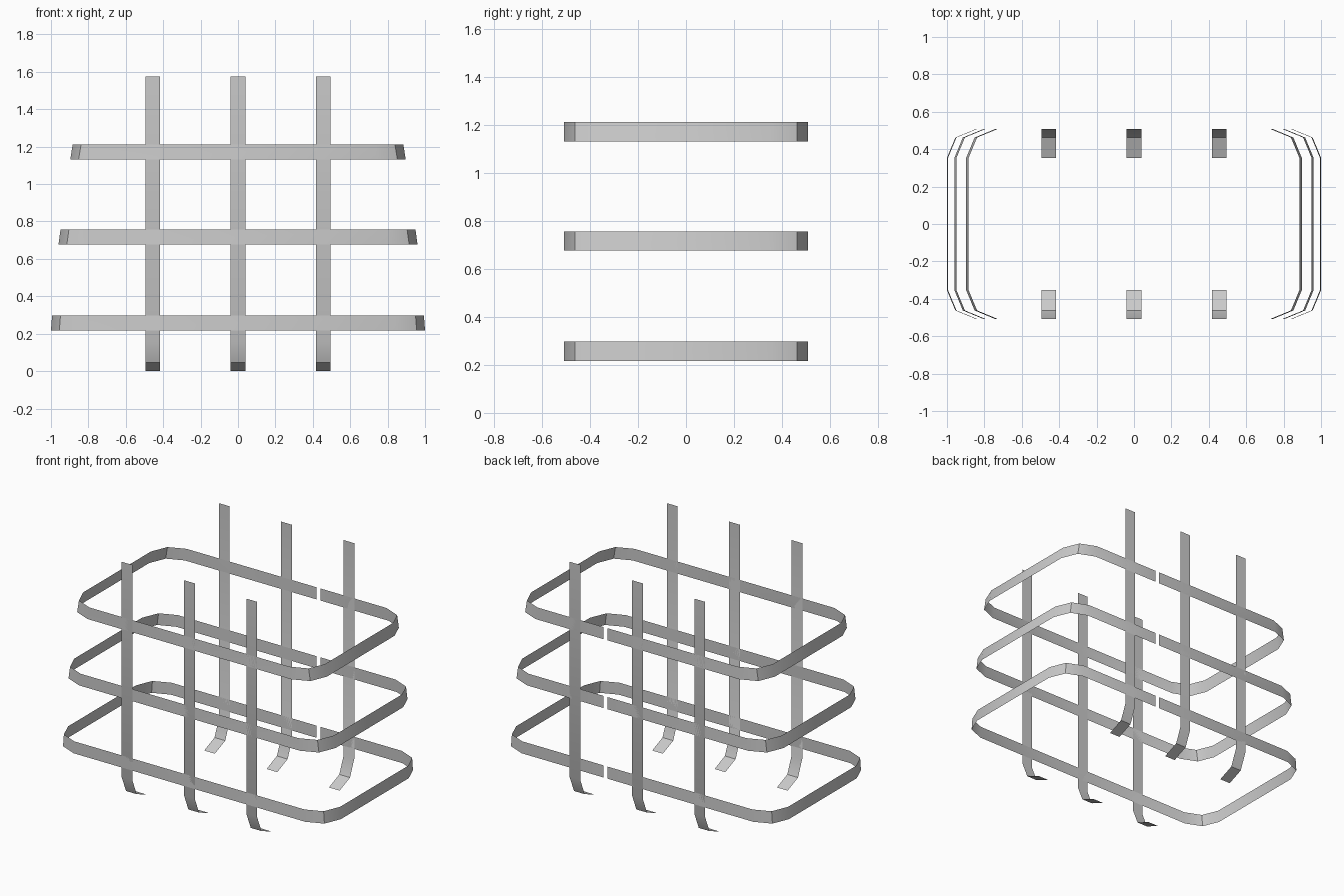
import bpy
from math import sin, cos, pi

if "Cube" in bpy.data.objects:
    bpy.data.objects.remove(bpy.data.objects["Cube"])

Y = 0.507      # half depth of the cage
R = 0.153      # bend radius of corners and feet
ANGLES = [0, pi / 4, pi / 2]


def ribbon(name, edge_a, edge_b):
    """Thin sheet strip between two matching polylines."""
    n = len(edge_a)
    faces = [(i, i + 1, n + i + 1, n + i) for i in range(n - 1)]
    mesh = bpy.data.meshes.new(name)
    mesh.from_pydata(edge_a + edge_b, [], faces)
    ob = bpy.data.objects.new(name, mesh)
    bpy.context.collection.objects.link(ob)
    bpy.ops.object.select_all(action='DESELECT')
    ob.select_set(True)
    bpy.context.view_layer.objects.active = ob
    bpy.ops.object.shade_smooth_by_angle(angle=pi / 6)
    return ob


def hoop_path(half_x, z):
    """Rounded rectangle, open at a small gap in the back side."""
    pts = [(0.217, Y, z)]
    for k, (sx, sy) in enumerate([(-1, 1), (-1, -1), (1, -1), (1, 1)]):
        start = pi / 2 * (k + 1)
        for a in ANGLES:
            pts.append((sx * (half_x - R) + R * cos(start + a),
                        sy * (Y - R) + R * sin(start + a), z))
    return pts + [(0.249, Y, z)]


# Horizontal hoops, narrowing towards the top
for name, z0, x0, x1 in [("lower_hoop", 0.217, 1.0, 0.994),
                         ("middle_hoop", 0.676, 0.960, 0.949),
                         ("upper_hoop", 1.131, 0.897, 0.884)]:
    ribbon(name, hoop_path(x0, z0), hoop_path(x1, z0 + 0.08))

# Upright straps with feet curling inwards
for side, sy in [("front", -1), ("back", 1)]:
    for label, x in [("left", -0.456), ("middle", 0), ("right", 0.456)]:
        profile = [(sy * Y, 1.576)] + [
            (sy * (Y - R + R * cos(a)), R - R * sin(a)) for a in ANGLES]
        w = 0.039 * sy
        ribbon(f"{side}_{label}_strap",
               [(x - w, y, z) for y, z in profile],
               [(x + w, y, z) for y, z in profile])
